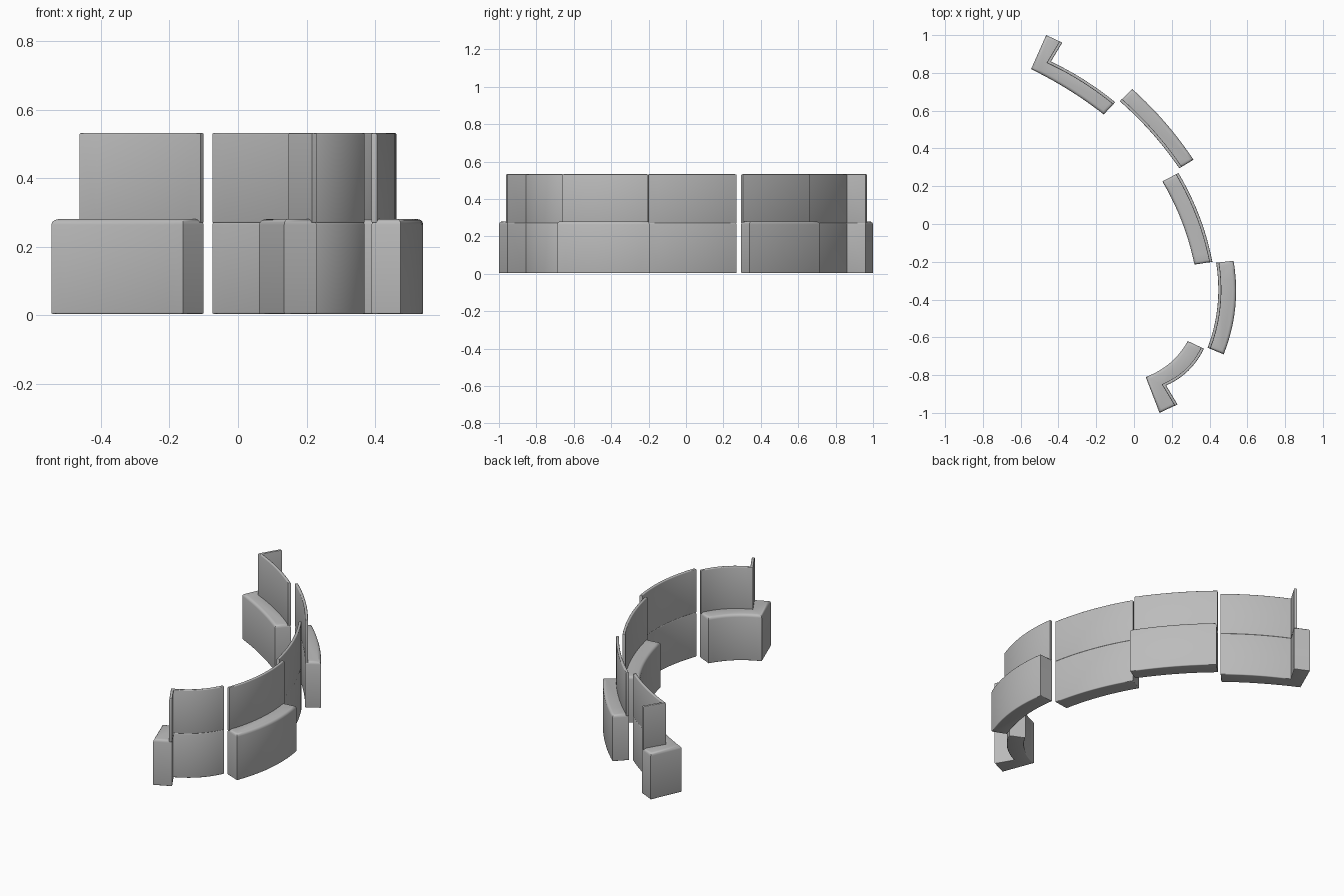
import bpy, bmesh, math
from mathutils import Vector

cube = bpy.data.objects.get("Cube")
if cube:
    bpy.data.objects.remove(cube)

grey = bpy.data.materials.new("grey upholstery")
grey.use_nodes = True
COL = (0.5, 0.5, 0.5, 1)
grey.diffuse_color = COL
grey.node_tree.nodes["Principled BSDF"].inputs["Base Color"].default_value = COL

SEAT_H, BACK_H, THICK, STEPS = 0.28, 0.532, 0.016, 10


def arc(p, q, sag):
    """Points from p to q on a shallow arc bulging sag to the left of p->q."""
    p, q = Vector(p), Vector(q)
    d = q - p
    n = Vector((-d.y, d.x)).normalized()
    return [p + d * t + n * (4 * sag * t * (1 - t))
            for t in (i / STEPS for i in range(STEPS + 1))]


def offset(path, dist):
    """Shift an open path sideways with mitred corners."""
    out = []
    for i, p in enumerate(path):
        dirs = []
        if i > 0:
            dirs.append((p - path[i - 1]).normalized())
        if i < len(path) - 1:
            dirs.append((path[i + 1] - p).normalized())
        ns = [Vector((-d.y, d.x)) for d in dirs]
        m = sum(ns, Vector((0, 0))).normalized()
        out.append(p + m * (dist / max(m.dot(ns[0]), 0.3)))
    return out


def slab(name, outline, z0, z1, top_bevel, low_bevel):
    """Extruded outline with softened upper and lower rims."""
    bm = bmesh.new()
    base = bm.faces.new([bm.verts.new((p.x, p.y, z0)) for p in outline])
    ext = bmesh.ops.extrude_face_region(bm, geom=[base])
    for v in ext["geom"]:
        if isinstance(v, bmesh.types.BMVert):
            v.co.z = z1
    bmesh.ops.recalc_face_normals(bm, faces=bm.faces)
    for z, width in ((z1, top_bevel), (z0, low_bevel)):
        rim = [e for e in bm.edges if all(abs(v.co.z - z) < 1e-5 for v in e.verts)]
        bmesh.ops.bevel(bm, geom=rim, offset=width, segments=3, profile=0.5,
                        affect='EDGES', clamp_overlap=True)
    me = bpy.data.meshes.new(name)
    bm.to_mesh(me)
    bm.free()
    me.materials.append(grey)
    ob = bpy.data.objects.new(name, me)
    bpy.context.collection.objects.link(ob)
    bpy.ops.object.select_all(action='DESELECT')
    ob.select_set(True)
    bpy.context.view_layer.objects.active = ob
    bpy.ops.object.shade_smooth_by_angle(angle=math.radians(35))


def bench(name, back, front, side):
    """Seat block between two edges, with a thin backrest along the back edge."""
    slab(name + "_seat", back + front[::-1], 0.003, SEAT_H, 0.016, 0.005)
    slab(name + "_backrest", back + offset(back, side * THICK)[::-1],
         SEAT_H - 0.01, BACK_H, 0.005, 0.003)


# Corner bench at the rear, with a short return at its end
bench("rear_corner",
      [Vector((-0.38, 0.96))] + arc((-0.44, 0.86), (-0.10, 0.645), 0.0125),
      [Vector((-0.465, 1.0))] + arc((-0.545, 0.82), (-0.16, 0.58), 0.012), -1)

# Three curved benches, alternating the side they face
bench("rear_curve", arc((-0.075, 0.65), (0.24, 0.295), 0.015),
      arc((-0.01, 0.715), (0.315, 0.34), 0.016), 1)
bench("middle_curve", arc((0.235, 0.27), (0.415, -0.2), 0.022),
      arc((0.15, 0.225), (0.32, -0.215), 0.02), -1)
bench("front_curve", arc((0.435, -0.205), (0.39, -0.655), 0.03),
      arc((0.527, -0.195), (0.475, -0.69), 0.035), 1)

# Corner bench at the front, with a short return at its end
bench("front_corner",
      arc((0.37, -0.66), (0.17, -0.855), 0.026) + [Vector((0.23, -0.955))],
      arc((0.285, -0.62), (0.062, -0.81), 0.027) + [Vector((0.135, -1.0))], -1)
